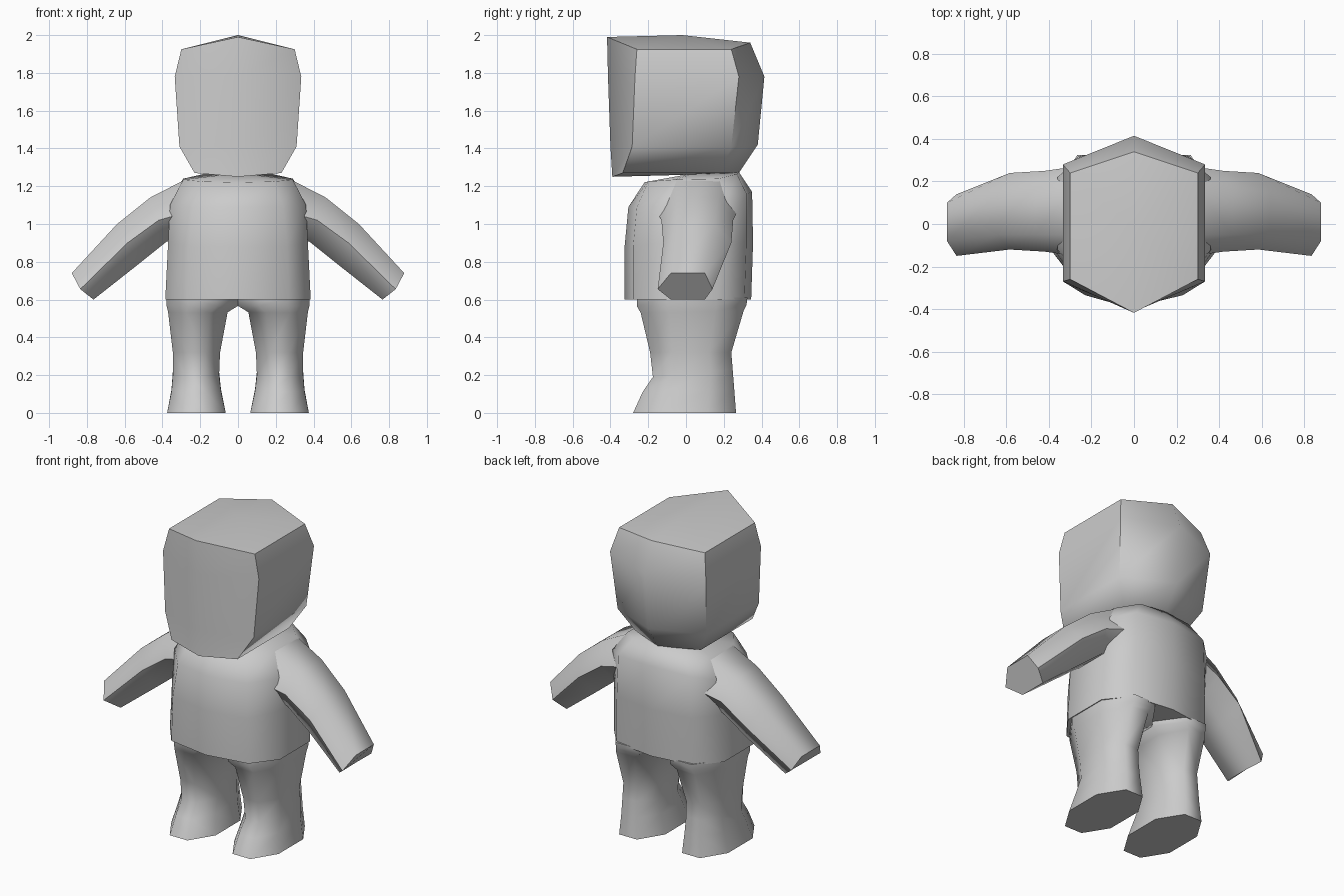
import bpy, bmesh, math

if "Cube" in bpy.data.objects:
    bpy.data.objects.remove(bpy.data.objects["Cube"])

grey = bpy.data.materials.new("plain_grey")
grey.diffuse_color = (0.6, 0.6, 0.6, 1)
grey.use_nodes = True
grey.node_tree.nodes["Principled BSDF"].inputs["Base Color"].default_value = grey.diffuse_color


def loft(name, rings, cap_start=None, cap_end=None, mirror=False, angle=60):
    """Skin closed rings of points; a cap is a flat face or a fan to a centre point."""
    bm = bmesh.new()
    loops = [[bm.verts.new(p) for p in ring] for ring in rings]
    n = len(loops[0])
    for a, b in zip(loops, loops[1:]):
        for i in range(n):
            j = (i + 1) % n
            bm.faces.new((a[i], a[j], b[j], b[i]))
    for loop, tip in ((loops[0], cap_start), (loops[-1], cap_end)):
        if tip is None:
            bm.faces.new(loop)
        else:
            c = bm.verts.new(tip)
            for i in range(n):
                bm.faces.new((loop[i], loop[(i + 1) % n], c))
    bmesh.ops.recalc_face_normals(bm, faces=bm.faces[:])
    me = bpy.data.meshes.new(name)
    bm.to_mesh(me)
    bm.free()
    me.materials.append(grey)
    ob = bpy.data.objects.new(name, me)
    bpy.context.collection.objects.link(ob)
    bpy.ops.object.select_all(action='DESELECT')
    ob.select_set(True)
    bpy.context.view_layer.objects.active = ob
    bpy.ops.object.shade_smooth_by_angle(angle=math.radians(angle))
    if mirror:
        m = ob.modifiers.new("mirror", 'MIRROR')
        m.use_mirror_merge = False
    return ob


def symmetric(half):
    """Full ring from a right-hand half running front centre to back centre."""
    return half + [(-x, y, z) for x, y, z in half[-2:0:-1]]


# Head: hexagonal rings with a ridge down the front and back
head = [
    [(0, -.39, 1.25), (.23, -.335, 1.27), (.23, .18, 1.27), (0, .28, 1.27)],
    [(0, -.40, 1.41), (.31, -.285, 1.41), (.31, .24, 1.41), (0, .38, 1.42)],
    [(0, -.413, 1.78), (.335, -.27, 1.78), (.335, .28, 1.78), (0, .415, 1.78)],
    [(0, -.418, 1.99), (.30, -.26, 1.925), (.30, .24, 1.925), (0, .34, 1.96)],
]
loft("head", [symmetric(r) for r in head], (0, -.02, 1.26), (0, -.02, 2.0))

# Torso: straight tunic that narrows to the sloping neckline
torso = [
    [(0, -.325, .6), (.27, -.28, .6), (.385, -.13, .6),
     (.385, .17, .6), (.27, .31, .6), (0, .345, .6)],
    [(0, -.325, .88), (.26, -.28, .88), (.37, -.13, .9),
     (.37, .19, .9), (.26, .32, .9), (0, .355, .9)],
    [(0, -.305, 1.09), (.24, -.26, 1.09), (.36, -.12, 1.1),
     (.36, .22, 1.13), (.25, .32, 1.16), (0, .35, 1.17)],
    [(0, -.22, 1.22), (.19, -.20, 1.225), (.29, -.06, 1.235),
     (.29, .17, 1.24), (.18, .27, 1.265), (0, .28, 1.275)],
]
loft("torso", [symmetric(r) for r in torso], None, (0, .05, 1.27))


# Arms: six-sided sleeves; each station gives top, middle and bottom (x, z)
# with front and back depths for the middle and for the top and bottom
def arm_ring(top, mid, low, wide, narrow):
    return [(top[0], narrow[0], top[1]), (mid[0], wide[0], mid[1]),
            (low[0], narrow[0], low[1]), (low[0], narrow[1], low[1]),
            (mid[0], wide[1], mid[1]), (top[0], narrow[1], top[1])]


loft("arm", [
    arm_ring((.28, 1.235), (.28, 1.06), (.30, .94), (-.15, .27), (-.05, .18)),
    arm_ring((.465, 1.14), (.42, 1.02), (.38, .905), (-.13, .25), (-.05, .17)),
    arm_ring((.64, 1.0), (.585, .90), (.53, .785), (-.12, .24), (-.05, .15)),
    arm_ring((.88, .74), (.835, .655), (.765, .60), (-.15, .14), (-.08, .10)),
], mirror=True)


# Legs: eight-sided rings flaring out into the feet
def leg_ring(x0, x1, y0, y1, z0, z1):
    cx, rx, cy, ry = (x0 + x1) / 2, (x1 - x0) / 2, (y0 + y1) / 2, (y1 - y0) / 2
    unit = [(-.4, -1), (.4, -1), (1, -.45), (1, .45),
            (.4, 1), (-.4, 1), (-1, .45), (-1, -.45)]
    return [(cx + u * rx, cy + v * ry, z0 + (z1 - z0) * (v + 1) / 2) for u, v in unit]


loft("leg", [
    leg_ring(.065, .375, -.28, .265, 0, 0),
    leg_ring(.09, .352, -.23, .255, .11, .13),
    leg_ring(.10, .345, -.175, .247, .19, .23),
    leg_ring(.095, .345, -.19, .24, .32, .32),
    leg_ring(.055, .37, -.24, .305, .53, .54),
    leg_ring(0, .378, -.26, .32, .565, .57),
    leg_ring(0, .38, -.26, .325, .61, .61),
], mirror=True)
